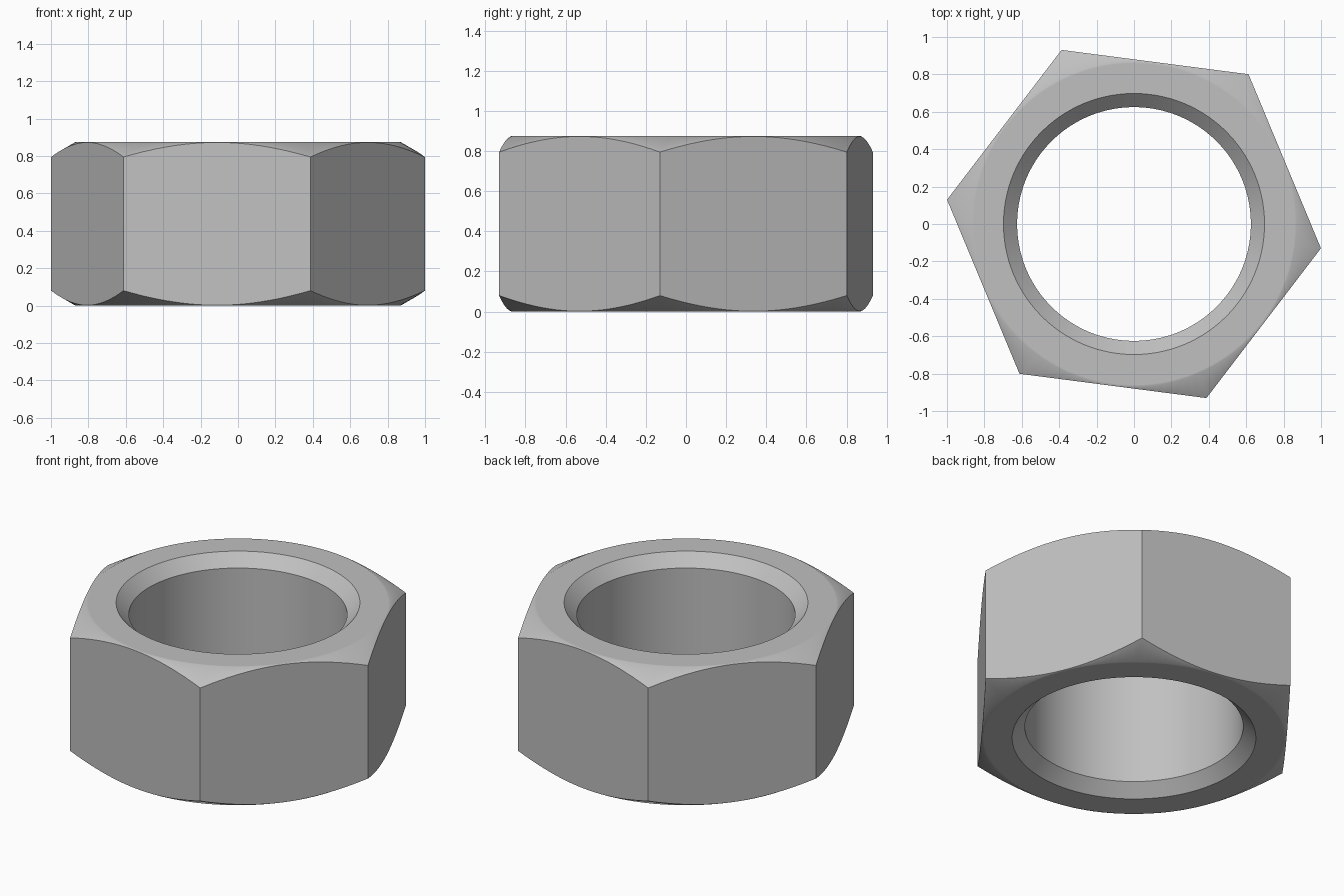
import bpy, bmesh
from math import cos, sin, pi, radians, tan

if "Cube" in bpy.data.objects:
    bpy.data.objects.remove(bpy.data.objects["Cube"], do_unlink=True)

HEIGHT = 0.875
CORNER = 1.008                     # hexagon corner radius
FLAT = CORNER * cos(pi / 6)        # hexagon flat radius
FACE = FLAT - 0.004                # radius of the flat end face
BORE, MOUTH = 0.625, 0.698         # hole radius, countersink radius
TURN = radians(-7.4)
SEGS = 20                          # columns per hexagon side
COUNT = SEGS * 6

steel = bpy.data.materials.new("steel_grey")
steel.use_nodes = True
colour = (0.53, 0.53, 0.53, 1)
steel.diffuse_color = colour
steel.node_tree.nodes["Principled BSDF"].inputs["Base Color"].default_value = colour


def section(i):
    """Closed radius/height profile of the nut at one column."""
    side_angle = (i % SEGS) / SEGS * pi / 3 - pi / 6
    rim = FLAT / cos(side_angle)
    drop = (rim - FACE) * tan(radians(30))
    lower = [(BORE, MOUTH - BORE), (MOUTH, 0), (FACE - 0.01, 0), (FACE, 0), (rim, drop)]
    return lower + [(r, HEIGHT - z) for r, z in reversed(lower)]


# Nut body: sweep the profile round the axis
bm = bmesh.new()
columns = []
for i in range(COUNT):
    a = TURN + 2 * pi * i / COUNT
    columns.append([bm.verts.new((r * cos(a), r * sin(a), z)) for r, z in section(i)])
for i, col in enumerate(columns):
    nxt = columns[(i + 1) % COUNT]
    for k in range(len(col)):
        m = (k + 1) % len(col)
        bm.faces.new((col[k], nxt[k], nxt[m], col[m]))
bmesh.ops.recalc_face_normals(bm, faces=bm.faces)

mesh = bpy.data.meshes.new("hex_nut")
bm.to_mesh(mesh)
bm.free()
mesh.materials.append(steel)
nut = bpy.data.objects.new("hex_nut", mesh)
bpy.context.collection.objects.link(nut)

# Smooth bore and bevels, crisp corners
bpy.ops.object.select_all(action='DESELECT')
nut.select_set(True)
bpy.context.view_layer.objects.active = nut
bpy.ops.object.shade_smooth_by_angle(angle=radians(35))
